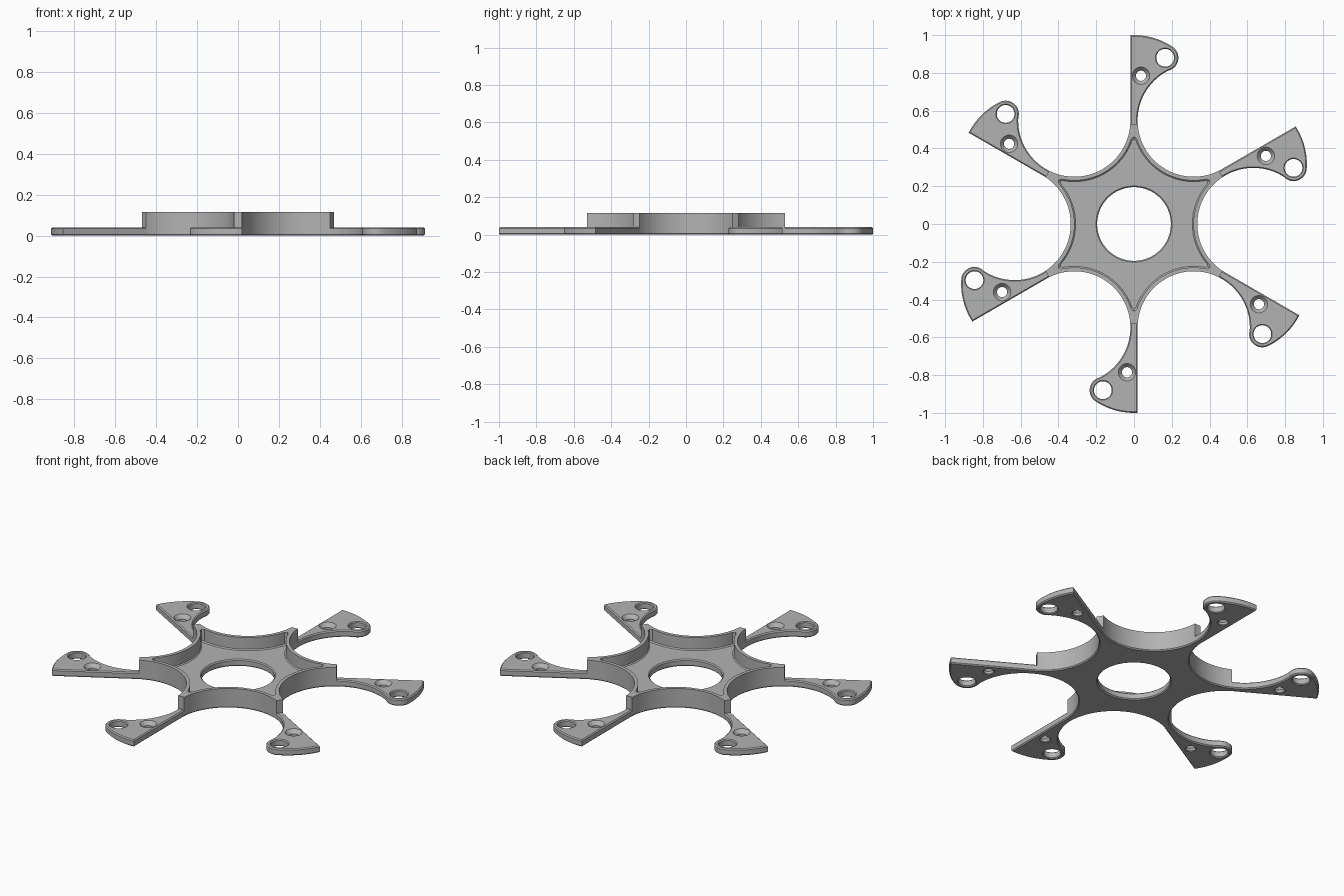
import bpy, bmesh
from math import sin, cos, atan2, radians, pi
from mathutils import Vector, Matrix

cube = bpy.data.objects.get("Cube")
if cube:
    bpy.data.objects.remove(cube)

PLATE = 0.04                  # plate thickness
RIM = 0.115                   # top of the raised wall
EDGE = 0.006                  # small edge chamfer
SCALLOP = 0.297               # radius of the concave bays
BAY = 0.632                   # distance of bay centres from the hub axis
REACH = 0.53                  # where the raised wall ends
HOLE = 0.195                  # centre opening

grey = bpy.data.materials.new("satin_grey")
grey.use_nodes = True
grey.diffuse_color = (0.45, 0.45, 0.45, 1)
grey.node_tree.nodes["Principled BSDF"].inputs["Base Color"].default_value = grey.diffuse_color


def arc(centre, radius, start, end, steps):
    """Points along an arc, angles in degrees."""
    angles = [radians(start + (end - start) * i / steps) for i in range(steps + 1)]
    return [Vector((centre[0] + radius * cos(a), centre[1] + radius * sin(a))) for a in angles]


def star(radius, half_angle, tip):
    """Six concave arcs joined at six narrow tips."""
    points = []
    for k in range(6):
        turn = Matrix.Rotation(k * pi / 3, 2)
        side = arc((BAY, 0), radius, 180 + half_angle, 180 - half_angle, 32)
        side.append(Vector((tip * cos(pi / 6), tip * sin(pi / 6))))
        points += [turn @ p for p in side]
    return points


def inset(points, amount):
    """Move a clockwise outline inwards."""
    result = []
    for i, p in enumerate(points):
        a = (p - points[i - 1]).normalized()
        b = (points[(i + 1) % len(points)] - p).normalized()
        na, nb = Vector((a.y, -a.x)), Vector((b.y, -b.x))
        result.append(p + (na + nb) * amount / (1 + na.dot(nb)))
    return result


def loft(bm, rings, closed=False):
    """Skin a list of (outline, height) rings and return the vertex rings."""
    loops = [[bm.verts.new((p.x, p.y, z)) for p in pts] for pts, z in rings]
    pairs = list(zip(loops, loops[1:]))
    if closed:
        pairs.append((loops[-1], loops[0]))
    for low, high in pairs:
        for i in range(len(low)):
            bm.faces.new((low[i - 1], low[i], high[i], high[i - 1]))
    return loops


def finish(bm, name):
    bmesh.ops.recalc_face_normals(bm, faces=bm.faces[:])
    mesh = bpy.data.meshes.new(name)
    bm.to_mesh(mesh)
    bm.free()
    mesh.materials.append(grey)
    obj = bpy.data.objects.new(name, mesh)
    bpy.context.collection.objects.link(obj)
    bpy.ops.object.select_all(action='DESELECT')
    obj.select_set(True)
    bpy.context.view_layer.objects.active = obj
    bpy.ops.object.shade_smooth_by_angle(angle=radians(30))
    return obj


# Hub: star-shaped tray with a raised wall and a round opening
outer = star(SCALLOP, 56.7, REACH)
pocket = star(SCALLOP + 0.02, 42.5, 0.462)
floor = star(SCALLOP + 0.026, 41, 0.452)


def opening(radius):
    return [p.normalized() * radius for p in floor]


bm = bmesh.new()
loft(bm, [(star(SCALLOP + EDGE, 56.7, REACH), 0), (outer, EDGE), (outer, RIM),
          (pocket, RIM), (pocket, PLATE + EDGE), (floor, PLATE),
          (opening(HOLE + EDGE), PLATE), (opening(HOLE), PLATE - EDGE),
          (opening(HOLE), EDGE), (opening(HOLE + EDGE), 0)], closed=True)
finish(bm, "hub_tray")

# Arm: flared blade, straight on one side and scalloped on the other
bay_centre = (BAY / 2, BAY * cos(pi / 6))
eye = (0.165, 0.88)
blade = [Vector((-0.019, REACH - 0.01))]
blade += arc((0, 0.633), 0.367, 93, 56.3, 12)
blade += arc(eye, 0.07, 56.3, -65.6, 16)[1:]
blade += arc(bay_centre, SCALLOP, 114.4, 185.2, 28)[1:]


def ring(centre, radius):
    return arc(centre, radius, 0, 352.5, 47)


screw = (0.037, 0.785)
bm = bmesh.new()
groups = [
    loft(bm, [(inset(blade, EDGE), 0), (blade, EDGE),
              (blade, PLATE - EDGE), (inset(blade, EDGE), PLATE)]),
    # large plain hole
    loft(bm, [(ring(eye, 0.052), 0), (ring(eye, 0.047), 0.005),
              (ring(eye, 0.047), 0.035), (ring(eye, 0.052), PLATE)]),
    # countersunk screw hole
    loft(bm, [(ring(screw, 0.031), 0), (ring(screw, 0.027), 0.004),
              (ring(screw, 0.027), 0.018), (ring(screw, 0.046), PLATE)]),
]
for end in (0, -1):
    rims = []
    for loops in groups:
        loop = loops[end]
        rims += [bm.edges.get((loop[i - 1], loop[i])) for i in range(len(loop))]
    bmesh.ops.triangle_fill(bm, edges=rims, use_beauty=True)
arm = finish(bm, "arm_1")

# Remaining arms around the hub
for k in range(1, 6):
    copy = bpy.data.objects.new("arm_%d" % (k + 1), arm.data)
    copy.rotation_euler.z = k * pi / 3
    bpy.context.collection.objects.link(copy)
